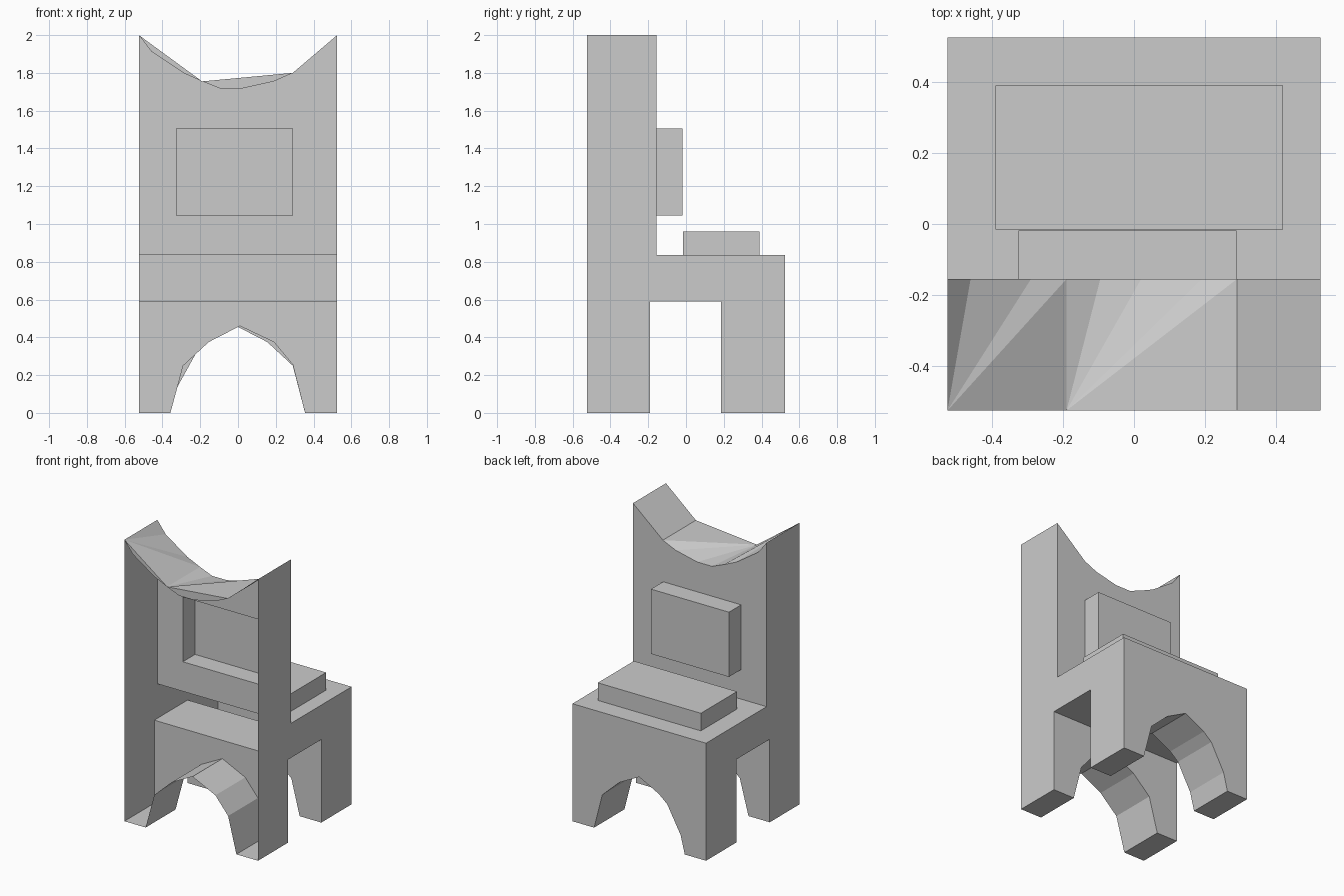
import bpy, bmesh
from mathutils import Vector

if "Cube" in bpy.data.objects:
    bpy.data.objects.remove(bpy.data.objects["Cube"])

grey = bpy.data.materials.new("plain grey")
grey.diffuse_color = (0.6, 0.6, 0.6, 1)
grey.use_nodes = True
grey.node_tree.nodes["Principled BSDF"].inputs["Base Color"].default_value = grey.diffuse_color

W = 0.525                      # half width
REAR, BACK, FRONT = -0.525, -0.155, 0.525
GAP0, GAP1 = -0.19, 0.185      # gap between rear and front legs
GAP_Z, SEAT_Z, TOP_Z = 0.59, 0.835, 2.0

CREST = [(-W, 2), (-.46, 1.915), (-.29, 1.8), (-.19, 1.755), (-.095, 1.717),
         (.02, 1.717), (.19, 1.755), (.29, 1.8), (W, 2)]
REAR_ARCH = [(-.358, 0), (-.29, .25), (-.155, .375), (.01, .46),
             (.19, .375), (.29, .255), (.355, 0)]
FRONT_ARCH = [(-.358, 0), (-.325, .13), (-.22, .32), (-.155, .375), (0, .455),
              (.155, .375), (.29, .25), (.355, 0)]


class Part:
    """Collects flat faces, each turned towards a given direction."""
    def __init__(self, name):
        self.name, self.bm = name, bmesh.new()

    def face(self, pts, out):
        f = self.bm.faces.new([self.bm.verts.new(p) for p in pts])
        f.normal_update()
        if f.normal.dot(Vector(out)) < 0:
            f.normal_flip()

    def done(self):
        bmesh.ops.remove_doubles(self.bm, verts=self.bm.verts, dist=1e-5)
        me = bpy.data.meshes.new(self.name)
        self.bm.to_mesh(me)
        self.bm.free()
        me.materials.append(grey)
        bpy.context.collection.objects.link(bpy.data.objects.new(self.name, me))


def at_y(profile, y):
    return [(x, y, z) for x, z in profile]


def ring(outer, hole):
    """Four quads filling a rectangle around a rectangular hole."""
    (a0, b0, a1, b1), (c0, d0, c1, d1) = outer, hole
    o = [(a0, b0), (a1, b0), (a1, b1), (a0, b1)]
    h = [(c0, d0), (c1, d0), (c1, d1), (c0, d1)]
    return [[o[i], o[(i + 1) % 4], h[(i + 1) % 4], h[i]] for i in range(4)]


# Side panels with the leg gap cut out
p = Part("side_panels")
side = [(REAR, 0), (GAP0, 0), (GAP0, GAP_Z), (GAP1, GAP_Z), (GAP1, 0), (FRONT, 0),
        (FRONT, SEAT_Z), (BACK, SEAT_Z), (BACK, TOP_Z), (REAR, TOP_Z)]
for s in (-1, 1):
    p.face([(s * W, y, z) for y, z in side], (s, 0, 0))
p.done()

# Legs: arched panels, arch undersides and feet (rear is open)
def legs(name, arch, y0, y1, panels):
    p = Part(name)
    for y, top, d in panels:
        p.face(at_y([(-W, 0)] + arch + [(W, 0), (W, top), (-W, top)], y), (0, d, 0))
    for a, b in zip(arch, arch[1:]):
        p.face(at_y([a, b], y0) + at_y([b, a], y1), (-(a[0] + b[0]), 0, -.3))
    for x0, x1 in ((-W, arch[0][0]), (arch[-1][0], W)):
        p.face([(x0, y0, 0), (x1, y0, 0), (x1, y1, 0), (x0, y1, 0)], (0, 0, -1))
    p.done()

legs("rear_legs", REAR_ARCH, REAR, GAP0, [(GAP0, GAP_Z, 1)])
legs("front_legs", FRONT_ARCH, GAP1, FRONT, [(GAP1, GAP_Z, -1), (FRONT, SEAT_Z, 1)])

# Seat: underside and top, open beneath the cushion
SX0, SX1, SY0, SY1 = -.39, .42, -.015, .39
p = Part("seat")
p.face([(-W, GAP0, GAP_Z), (W, GAP0, GAP_Z), (W, GAP1, GAP_Z), (-W, GAP1, GAP_Z)], (0, 0, -1))
for q in ring((-W, BACK, W, FRONT), (SX0, SY0, SX1, SY1)):
    p.face([(x, y, SEAT_Z) for x, y in q], (0, 0, 1))
p.done()

# Backrest panel, open behind the cushion
BX0, BX1, BZ0, BZ1 = -.325, .288, 1.045, 1.505
p = Part("backrest")
p.face(at_y(CREST + [(W, 1.6), (-W, 1.6)], BACK), (0, 1, 0))
for q in ring((-W, SEAT_Z, W, 1.6), (BX0, BZ0, BX1, BZ1)):
    p.face(at_y(q, BACK), (0, 1, 0))
p.done()

# Crest: faceted sheet from the curved edge to a coarser rear edge
p = Part("crest")
f, r = at_y(CREST, BACK), at_y(CREST, REAR)
up = (0, 0, 1)
for pivot, start, end in ((0, 0, 3), (3, 3, 7)):
    for i in range(start, end):
        p.face([r[pivot], f[i], f[i + 1]], up)
    p.face([r[pivot], f[end], r[end]], up)
    p.face(r[start:end + 1], (0, -1, 0))
p.face([r[7], f[7], f[8], r[8]], up)
p.done()

# Cushions: raised boxes without a base
def cushion(name, lo, hi, skip):
    p = Part(name)
    for axis in range(3):
        u, v = [a for a in range(3) if a != axis]
        for s, lim in ((-1, lo), (1, hi)):
            if (axis, s) == skip:
                continue
            pts = []
            for cu, cv in ((lo, lo), (hi, lo), (hi, hi), (lo, hi)):
                c = [0, 0, 0]
                c[axis], c[u], c[v] = lim[axis], cu[u], cv[v]
                pts.append(c)
            d = [0, 0, 0]
            d[axis] = s
            p.face(pts, d)
    p.done()

cushion("seat_cushion", (SX0, SY0, SEAT_Z), (SX1, SY1, .96), (2, -1))
cushion("back_cushion", (BX0, BACK, BZ0), (BX1, -.018, BZ1), (1, -1))
